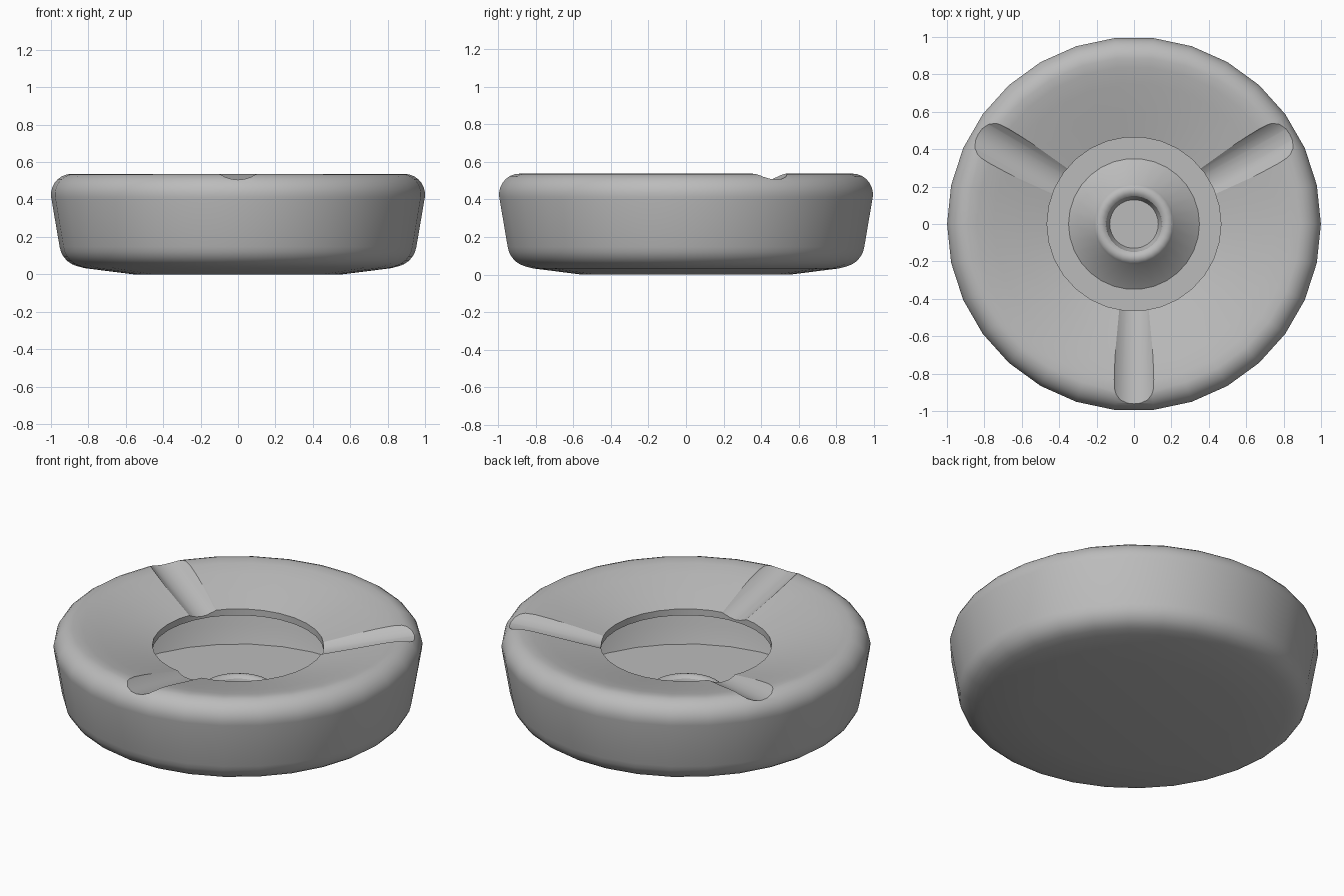
import bpy, bmesh, math
from mathutils import Vector, Matrix

cube = bpy.data.objects.get("Cube")
if cube:
    bpy.data.objects.remove(cube, do_unlink=True)

SIDES = 30

grey = bpy.data.materials.new("plain grey")
grey.use_nodes = True
grey.diffuse_color = (0.5, 0.5, 0.5, 1)
grey.node_tree.nodes["Principled BSDF"].inputs["Base Color"].default_value = (0.5, 0.5, 0.5, 1)


def arc(cx, cz, rx, rz, start, end, steps=5):
    """Points on an elliptical arc, angles in degrees."""
    angles = [math.radians(start + (end - start) * i / steps) for i in range(steps + 1)]
    return [(cx + rx * math.cos(a), cz + rz * math.sin(a)) for a in angles]


def make_object(name, bm):
    mesh = bpy.data.meshes.new(name)
    bmesh.ops.recalc_face_normals(bm, faces=bm.faces)
    bm.to_mesh(mesh)
    bm.free()
    obj = bpy.data.objects.new(name, mesh)
    bpy.context.collection.objects.link(obj)
    mesh.materials.append(grey)
    return obj


def lathe(name, profile):
    """Turn a profile that starts and ends on the z axis."""
    bm = bmesh.new()
    verts = [bm.verts.new((r, 0, z)) for r, z in profile]
    edges = [bm.edges.new(pair) for pair in zip(verts, verts[1:])]
    bmesh.ops.spin(bm, geom=verts + edges, cent=(0, 0, 0), axis=(0, 0, 1),
                   angle=math.tau, steps=SIDES, use_merge=False)
    bmesh.ops.remove_doubles(bm, verts=bm.verts, dist=0.0005)
    return make_object(name, bm)


# Hollow bowl: outside, dished top, lip, inside wall, floor and raised centre
outside = [(0, 0), (0.56, 0), (0.82, 0.033)]
outside += arc(0.83, 0.165, 0.125, 0.125, -75, -8)
outside += arc(0.89, 0.427, 0.11, 0.11, -8, 90, 7)
dish = [(0.84, 0.53), (0.75, 0.508), (0.6, 0.467), (0.465, 0.43)]
inside = [(0.465, 0.392), (0.85, 0.44), (0.9, 0.4), (0.86, 0.15), (0.83, 0.05)]
centre = [(0.35, 0.05), (0.22, 0.145)] + arc(0.18, 0.145, 0.035, 0.03, 30, 180, 5)
centre += [(0.13, 0.11), (0, 0.11)]
bowl = lathe("ashtray_bowl", outside + dish + inside + centre)

# Three sloping round grooves across the rim
RADIUS, SLOPE = 0.14, 0.2
for i in range(3):
    bm = bmesh.new()
    spin = Matrix.Rotation(math.radians(-90 + 120 * i), 4, 'Z')
    direction = Vector((1, 0, SLOPE)).normalized()
    middle = Vector((0.75, 0, 0.463 + RADIUS / direction.x))
    turn = direction.to_track_quat('Z', 'Y').to_matrix().to_4x4()
    bmesh.ops.create_cone(bm, cap_ends=True, segments=24, radius1=RADIUS, radius2=RADIUS,
                          depth=0.9, matrix=spin @ Matrix.Translation(middle) @ turn)
    cutter = make_object("groove_cutter", bm)
    cutter.hide_render = True
    cut = bowl.modifiers.new("groove", 'BOOLEAN')
    cut.operation = 'DIFFERENCE'
    cut.solver = 'EXACT'
    cut.object = cutter
    bpy.context.view_layer.objects.active = bowl
    bpy.ops.object.modifier_apply(modifier=cut.name)
    bpy.data.objects.remove(cutter, do_unlink=True)

# Smooth shading with crisp groove, lip and floor edges
bpy.ops.object.select_all(action='DESELECT')
bowl.select_set(True)
bpy.context.view_layer.objects.active = bowl
bpy.ops.object.shade_smooth_by_angle(angle=math.radians(28))
